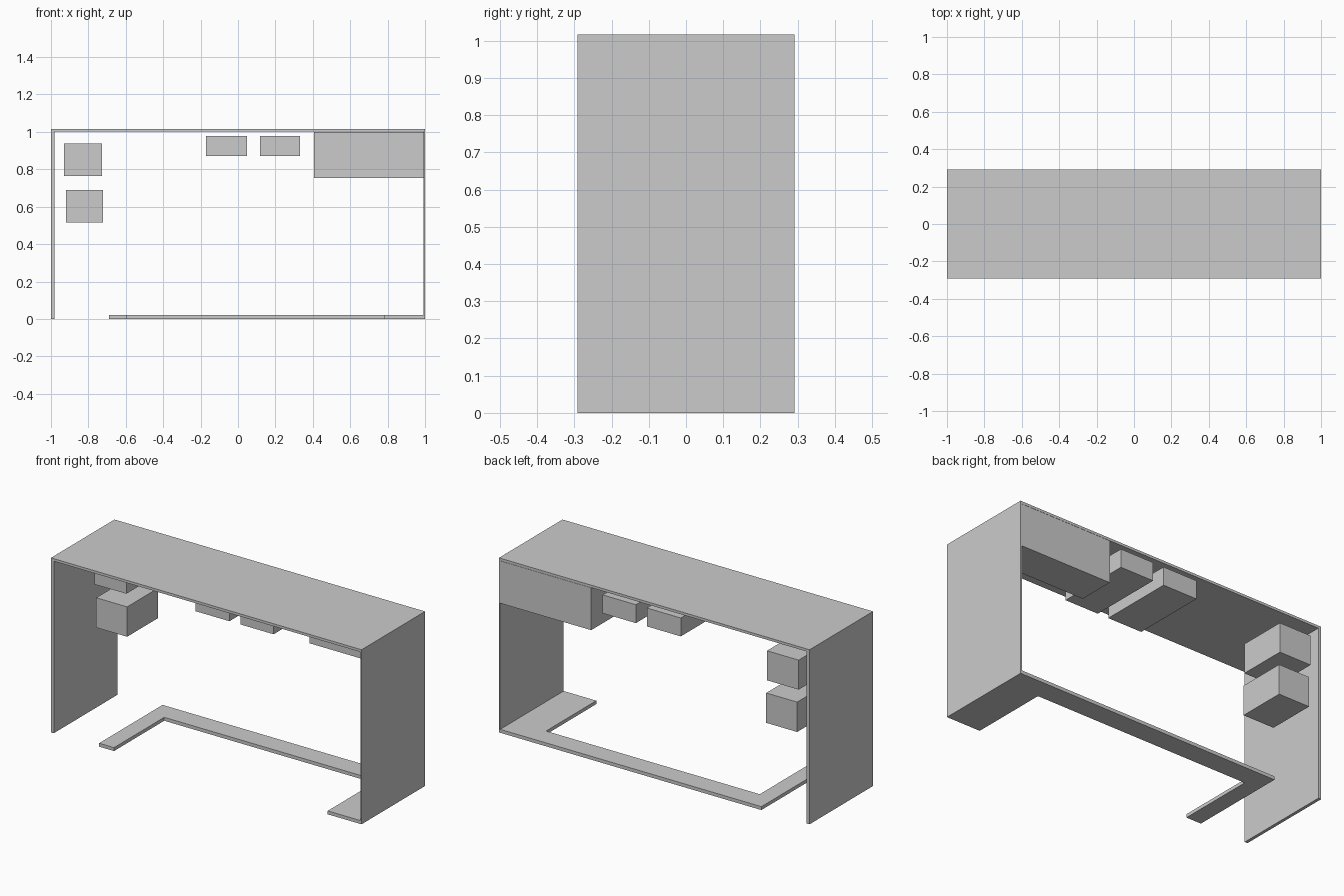
import bpy
import bmesh

if "Cube" in bpy.data.objects:
    bpy.data.objects.remove(bpy.data.objects["Cube"])

Y = 0.292  # half depth of the frame


def prism(name, outline, z0, z1):
    """Extrude a flat xy outline from z0 up to z1."""
    bm = bmesh.new()
    face = bm.faces.new([bm.verts.new((x, y, z0)) for x, y in outline])
    ext = bmesh.ops.extrude_face_region(bm, geom=[face])
    top = [v for v in ext["geom"] if isinstance(v, bmesh.types.BMVert)]
    bmesh.ops.translate(bm, verts=top, vec=(0, 0, z1 - z0))
    bmesh.ops.recalc_face_normals(bm, faces=bm.faces)
    mesh = bpy.data.meshes.new(name)
    bm.to_mesh(mesh)
    bm.free()
    obj = bpy.data.objects.new(name, mesh)
    bpy.context.collection.objects.link(obj)
    return obj


def box(name, x0, x1, y0, y1, z0, z1):
    return prism(name, [(x0, y0), (x1, y0), (x1, y1), (x0, y1)], z0, z1)


# Outer frame: roof and two side panels
box("roof_panel", -1, 1, -Y, Y, 1.001, 1.016)
box("left_panel", -1, -0.982, -Y, Y, 0, 1.001)
box("right_panel", 0.992, 1, -Y, Y, 0, 1.001)

# U-shaped floor plate, open to the front
prism("floor_plate", [(-0.69, -Y), (-0.594, -Y), (-0.594, 0.17), (0.782, 0.17),
                      (0.782, -Y), (0.992, -Y), (0.992, Y), (-0.69, Y)], 0, 0.02)

# Blocks inside the frame, all flush with the back
box("upper_left_block", -0.93, -0.726, 0.01, Y, 0.765, 0.937)
box("lower_left_block", -0.92, -0.721, 0.01, Y, 0.516, 0.69)
box("ceiling_block_left", -0.171, 0.048, -0.147, Y, 0.872, 0.979)
box("ceiling_block_right", 0.118, 0.332, -0.147, Y, 0.872, 0.979)
box("corner_cabinet", 0.406, 0.992, 0.077, Y, 0.754, 1.0)
